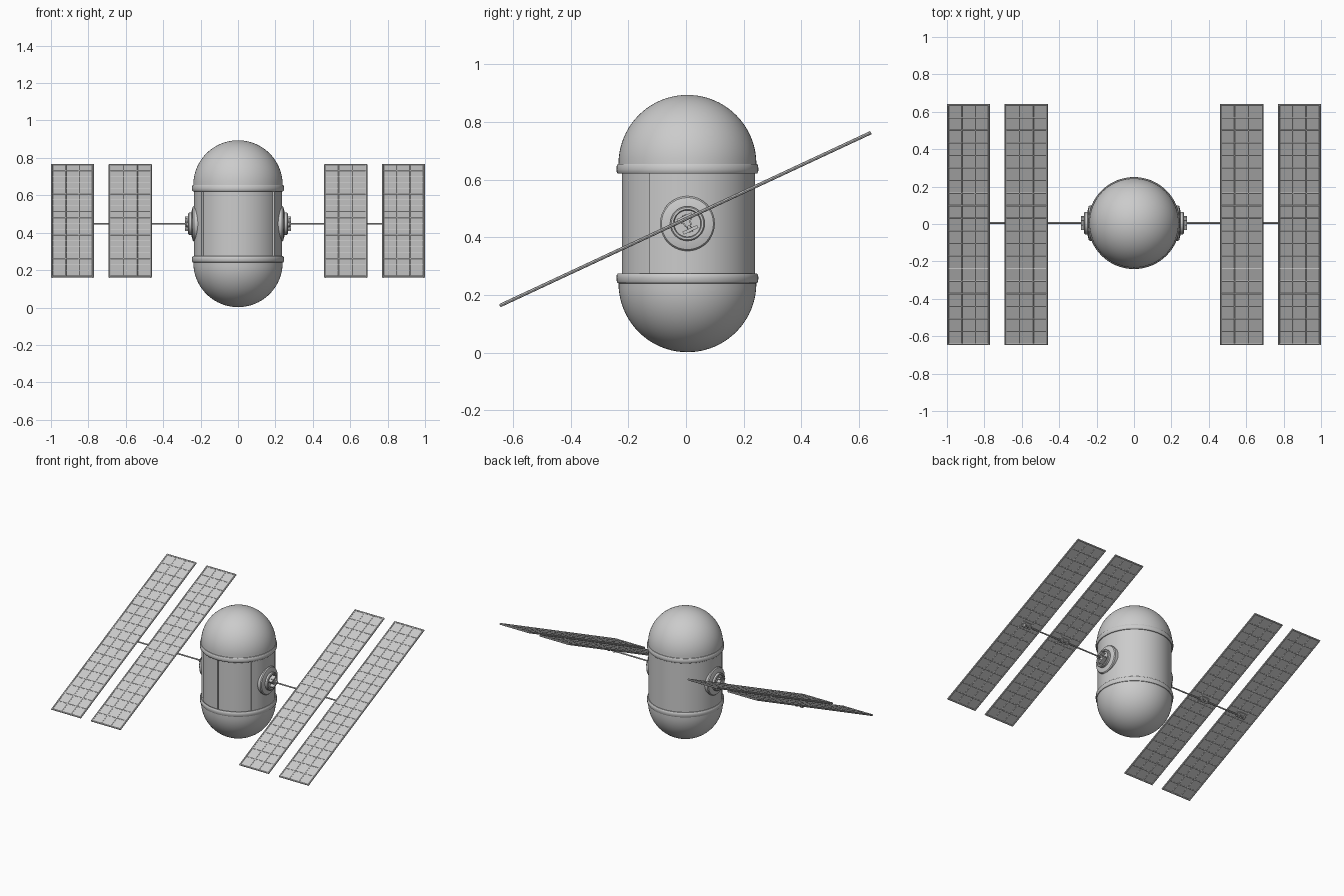
import bpy, bmesh, math
from mathutils import Matrix, Vector

if "Cube" in bpy.data.objects:
    bpy.data.objects.remove(bpy.data.objects["Cube"])

CY, CZ = 0.005, 0.448          # axis of the body and height of the wing boom
TILT = Matrix.Rotation(math.radians(25), 4, 'X')
BOOM = Matrix.Translation((0, CY, CZ)) @ TILT   # local frame of the wings
TO_X = Matrix.Rotation(math.radians(90), 4, 'Y')


def finish(name, bm, mirror=False, smooth=True):
    bmesh.ops.recalc_face_normals(bm, faces=bm.faces)
    me = bpy.data.meshes.new(name)
    bm.to_mesh(me)
    bm.free()
    ob = bpy.data.objects.new(name, me)
    bpy.context.collection.objects.link(ob)
    if mirror:
        ob.modifiers.new("mirror", 'MIRROR').use_mirror_merge = False
    if smooth:
        bpy.ops.object.select_all(action='DESELECT')
        ob.select_set(True)
        bpy.context.view_layer.objects.active = ob
        bpy.ops.object.shade_smooth_by_angle(angle=math.radians(35))
    return ob


def lathe(bm, profile, matrix, steps=64):
    """Spin (radius, height) points around local z."""
    vs = [bm.verts.new((r, 0, z)) for r, z in profile]
    es = [bm.edges.new(p) for p in zip(vs, vs[1:])]
    new = bmesh.ops.spin(bm, geom=vs + es, cent=(0, 0, 0), axis=(0, 0, 1),
                         angle=2 * math.pi, steps=steps, use_merge=True)
    bmesh.ops.remove_doubles(bm, verts=bm.verts, dist=1e-5)
    bmesh.ops.transform(bm, matrix=matrix, verts=bm.verts)


def box(bm, centre, size, matrix):
    m = matrix @ Matrix.Translation(centre) @ Matrix.Diagonal((*size, 1))
    bmesh.ops.create_cube(bm, size=1, matrix=m)


def rod(bm, a, b, r, matrix, seg=8):
    a, b = Vector(a), Vector(b)
    rot = (b - a).to_track_quat('Z', 'Y').to_matrix().to_4x4()
    bmesh.ops.create_cone(bm, cap_ends=True, segments=seg, radius1=r, radius2=r,
                          depth=(b - a).length,
                          matrix=matrix @ Matrix.Translation((a + b) / 2) @ rot)


# Domes with their rounded collar bands
R = 0.239
dome = [(0, -0.02), (0.236, -0.02), (0.236, -0.033), (0.241, -0.033),
        (0.245, -0.028), (0.246, -0.018), (0.245, -0.005), (0.242, 0), (R, 0.001)]
dome += [(R * math.cos(t * math.pi / 40), 0.001 + R * math.sin(t * math.pi / 40))
         for t in range(1, 20)] + [(0, R + 0.001)]
for name, sign in (("upper_dome", 1), ("lower_dome", -1)):
    bm = bmesh.new()
    lathe(bm, dome, Matrix.Translation((0, CY, CZ + sign * 0.206))
          @ Matrix.Diagonal((1, 1, sign, 1)))
    finish(name, bm)

# Middle barrel: front doors sit back from the wall, with a seam between them
outline = []
for d in range(60, 301, 4):
    outline.append((d - 4 if d == 60 else d + 4 if d == 300 else d, 0.235))
doors = [(r, a) for r, a in ((0.227, -56),)]
front = [(-56, 0.222), (-54.5, 0.222), (-54.5, 0.227)]
front += [(a, 0.227) for a in range(-51, -2, 4)]
front += [(-1.2, 0.227), (-1.2, 0.219), (1.2, 0.219), (1.2, 0.227)]
front += [(a, 0.227) for a in range(3, 52, 4)]
front += [(54.5, 0.227), (54.5, 0.222), (56, 0.222)]
bm = bmesh.new()
ring = [bm.verts.new((r * math.sin(math.radians(a)),
                      CY - r * math.cos(math.radians(a)), CZ - 0.185))
        for a, r in front + outline]
face = bm.faces.new(ring)
ext = bmesh.ops.extrude_face_region(bm, geom=[face])
bmesh.ops.translate(bm, vec=(0, 0, 0.37),
                    verts=[v for v in ext["geom"] if isinstance(v, bmesh.types.BMVert)])
finish("barrel_with_doors", bm)

# Round side mounts
mount = [(0, 0.20), (0.095, 0.20), (0.095, 0.236), (0.090, 0.242), (0.064, 0.249),
         (0.060, 0.249), (0.060, 0.262), (0.056, 0.266), (0.049, 0.266),
         (0.046, 0.262), (0.046, 0.254), (0, 0.254)]
bm = bmesh.new()
lathe(bm, mount, BOOM @ TO_X, 48)
finish("side_mount", bm, mirror=True)

# Clevis bracket holding the boom
bm = bmesh.new()
for s in (-1, 1):
    box(bm, (0.266, 0, s * 0.024), (0.034, 0.056, 0.011), BOOM)
rod(bm, (0.25, 0, 0), (0.278, 0, 0), 0.014, BOOM, 20)
rod(bm, (0.27, 0, -0.032), (0.27, 0, 0.032), 0.007, BOOM, 12)
finish("boom_bracket", bm, mirror=True)

# Thin boom carrying the wings
bm = bmesh.new()
rod(bm, (0.25, 0, 0), (0.90, 0, 0), 0.0048, BOOM, 12)
finish("wing_boom", bm, mirror=True)

# Solar wings: thin sheet, tubular grid of 3 x 19 cells, boom clamp below
HALF_W, HALF_L, LIFT, COLS, ROWS = 0.110, 0.705, 0.017, 3, 19
for label, cx in (("inner", 0.576), ("outer", 0.885)):
    frame = BOOM @ Matrix.Translation((cx, 0, LIFT))
    bm = bmesh.new()
    box(bm, (0, 0, 0), (2 * HALF_W, 2 * HALF_L, 0.005), frame)
    finish(label + "_solar_sheet", bm, mirror=True, smooth=False)

    bm = bmesh.new()
    for i in range(COLS + 1):
        x = HALF_W * (2 * i / COLS - 1)
        r = 0.006 if i in (0, COLS) else 0.0045
        rod(bm, (x, -HALF_L - 0.004, 0), (x, HALF_L + 0.004, 0), r, frame)
    for j in range(ROWS + 1):
        y = HALF_L * (2 * j / ROWS - 1)
        r = 0.006 if j in (0, ROWS) else 0.0045
        rod(bm, (-HALF_W, y, 0), (HALF_W, y, 0), r, frame)
    finish(label + "_solar_grid", bm, mirror=True)

    bm = bmesh.new()
    box(bm, (0, 0, -0.007), (0.056, 0.040, 0.006), frame)
    for s in (-1, 1):
        box(bm, (s * 0.021, 0, -0.016), (0.010, 0.020, 0.020), frame)
    finish(label + "_wing_clamp", bm, mirror=True, smooth=False)
